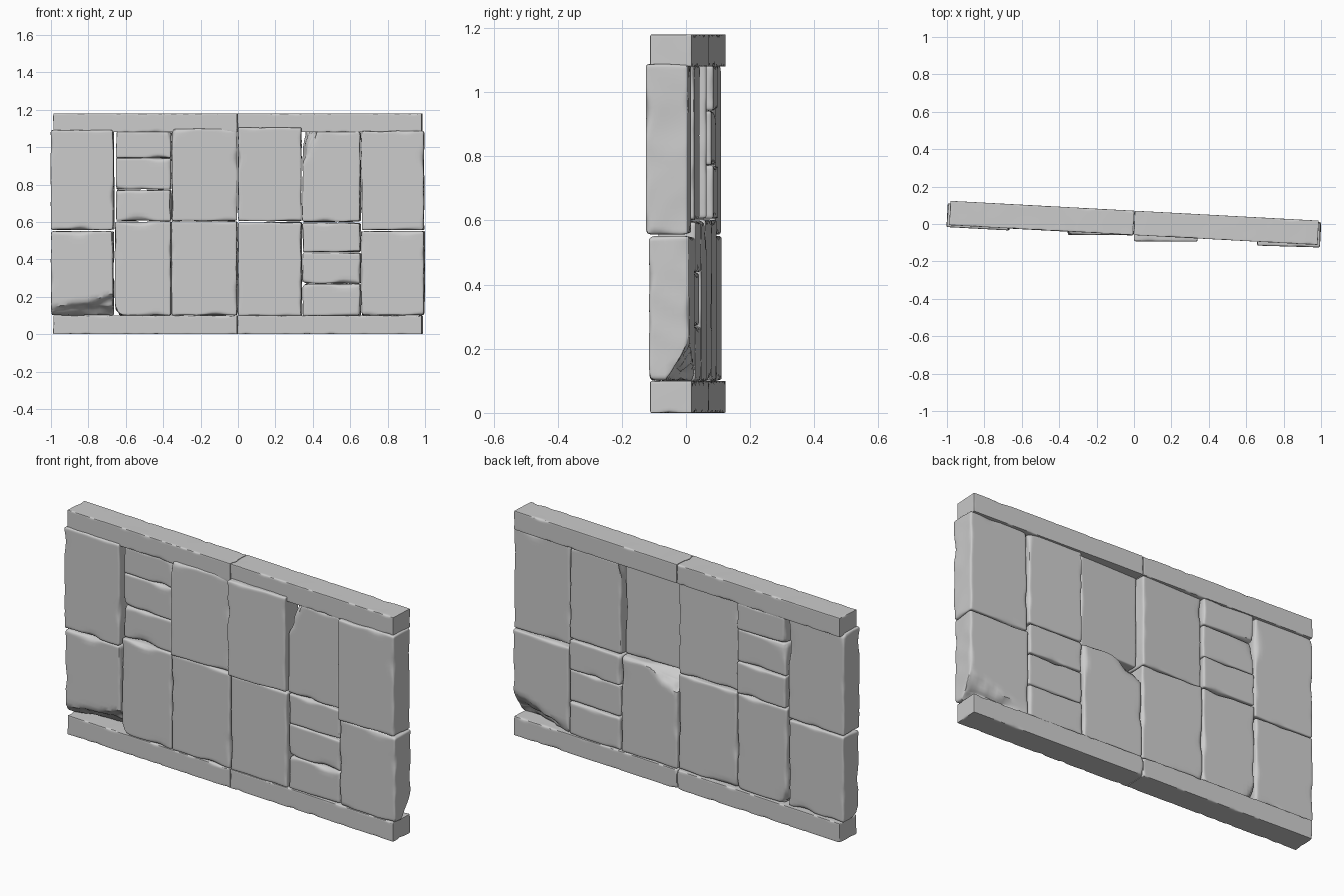
import bpy, bmesh, math
from mathutils import Vector, noise, Matrix

if "Cube" in bpy.data.objects:
    bpy.data.objects.remove(bpy.data.objects["Cube"])

WALL = Matrix.Translation((0, 0.006, 0)) @ Matrix.Rotation(math.radians(-3.07), 4, 'Z')


def ticks(h, step):
    """Grid lines from -h to h, crowded near both ends."""
    ends = [e for e in (0, .004, .010, .017, .026) if e < h * .8]
    inner = h - ends[-1]
    n = max(1, round(2 * inner / step))
    mid = [-inner + 2 * inner * i / n for i in range(1, n)]
    return [-h + e for e in ends] + mid + [h - e for e in reversed(ends)]


def block(name, x, y, z, base_r, nick, freq, wobble, step=.022, yaw=0, cuts=()):
    """Worn rectangular block: edge radius varies with noise, cuts knock off chips."""
    lo, hi = Vector((x[0], y[0], z[0])), Vector((x[1], y[1], z[1]))
    c, h = (lo + hi) / 2, (hi - lo) / 2
    grid = [ticks(h[a], step) for a in range(3)]
    bm = bmesh.new()
    made = {}

    def vert(key):
        if key not in made:
            made[key] = bm.verts.new([grid[a][key[a]] for a in range(3)])
        return made[key]

    # gridded box
    for a in range(3):
        b, d = (a + 1) % 3, (a + 2) % 3
        for s in (0, len(grid[a]) - 1):
            for i in range(len(grid[b]) - 1):
                for j in range(len(grid[d]) - 1):
                    ring = []
                    for u, v in ((0, 0), (1, 0), (1, 1), (0, 1)):
                        k = [0, 0, 0]
                        k[a], k[b], k[d] = s, i + u, j + v
                        ring.append(vert(tuple(k)))
                    bm.faces.new(ring)
    # worn edges and chips
    for v in bm.verts:
        w = v.co + c
        r = base_r + nick * max(0, noise.noise(w * freq) - .05)
        r = min(r, min(h) * .9)
        q = Vector([max(-h[a] + r, min(h[a] - r, v.co[a])) for a in range(3)])
        off = v.co - q
        if off.length > 1e-7:
            v.co = q + off.normalized() * r
        wob = noise.noise_vector(w * 7) * wobble
        for a in (0, 2):
            v.co[a] -= math.copysign(abs(wob[a]), v.co[a]) * abs(v.co[a]) / h[a]
        for point, normal in cuts:
            n = Vector(normal).normalized()
            rough = noise.noise(w * 16) * .014 + noise.noise(w * 6) * .018
            dist = (v.co + c - Vector(point)).dot(n) + rough
            if dist > 0:
                v.co -= n * dist
    bmesh.ops.recalc_face_normals(bm, faces=bm.faces)
    bm.transform(WALL @ Matrix.Translation(c) @ Matrix.Rotation(yaw, 4, 'Z'))
    me = bpy.data.meshes.new(name)
    bm.to_mesh(me)
    bm.free()
    ob = bpy.data.objects.new(name, me)
    bpy.context.collection.objects.link(ob)
    bpy.ops.object.select_all(action='DESELECT')
    ob.select_set(True)
    bpy.context.view_layer.objects.active = ob
    bpy.ops.object.shade_smooth_by_angle(angle=math.radians(35))


def stone(name, x, y, z, yaw=0, cuts=()):
    block(name, x, y, z, .008, .035, 9, .008, yaw=yaw, cuts=cuts)


# Bottom and top rails, each in two halves
for row, z in (("bottom", (0, .1)), ("top", (1.08, 1.18))):
    for side, x in (("left", (-.986, -.001)), ("right", (.001, .986))):
        block(f"{row}_rail_{side}", x, (-.065, .065), z, .002, .02, 22, .001, step=.016)

# Left half slabs
stone("slab_1_upper", (-1, -.662), (-.076, .05), (.556, 1.092))
stone("slab_1_lower", (-1, -.665), (-.068, .052), (.1, .552),
      cuts=[((-.83, -.068, .18), (.1, -.7, -.75))])
stone("slab_2_lower", (-.658, -.356), (-.066, .055), (.1, .604),
      cuts=[((-.658, .055, .2), (-.7, .6, -.35)), ((-.645, -.06, .12), (-.8, 0, -.6))])
stone("slab_3_upper", (-.354, -.002), (-.074, .048), (.605, 1.1), yaw=.056)
stone("slab_3_lower", (-.354, -.002), (-.068, .055), (.1, .605))

# Right half slabs
stone("slab_4_upper", (.002, .343), (-.09, .022), (.603, 1.106), yaw=.05)
stone("slab_4_lower", (.002, .343), (-.066, .06), (.098, .6),
      cuts=[((.1, .06, .545), (-.3, .6, .75))])
stone("slab_5_upper", (.346, .658), (-.062, .055), (.6, 1.085),
      cuts=[((.395, -.062, 1.0), (-.8, -.5, .32))])
stone("slab_6_upper", (.662, .998), (-.082, .05), (.556, 1.088), yaw=.024)
stone("slab_6_lower", (.662, 1), (-.068, .057), (.1, .552),
      cuts=[((.9, .057, .19), (.15, .8, -.6))])

# Stacks of three small bricks
for side, x, levels in (("left", (-.652, -.356), (.604, .772, .942, 1.085)),
                        ("right", (.347, .658), (.098, .27, .438, .597))):
    for i in range(3):
        stone(f"brick_{side}_{i + 1}", x, (-.058, .06 - .006 * (i % 2)),
              (levels[i], levels[i + 1]))
